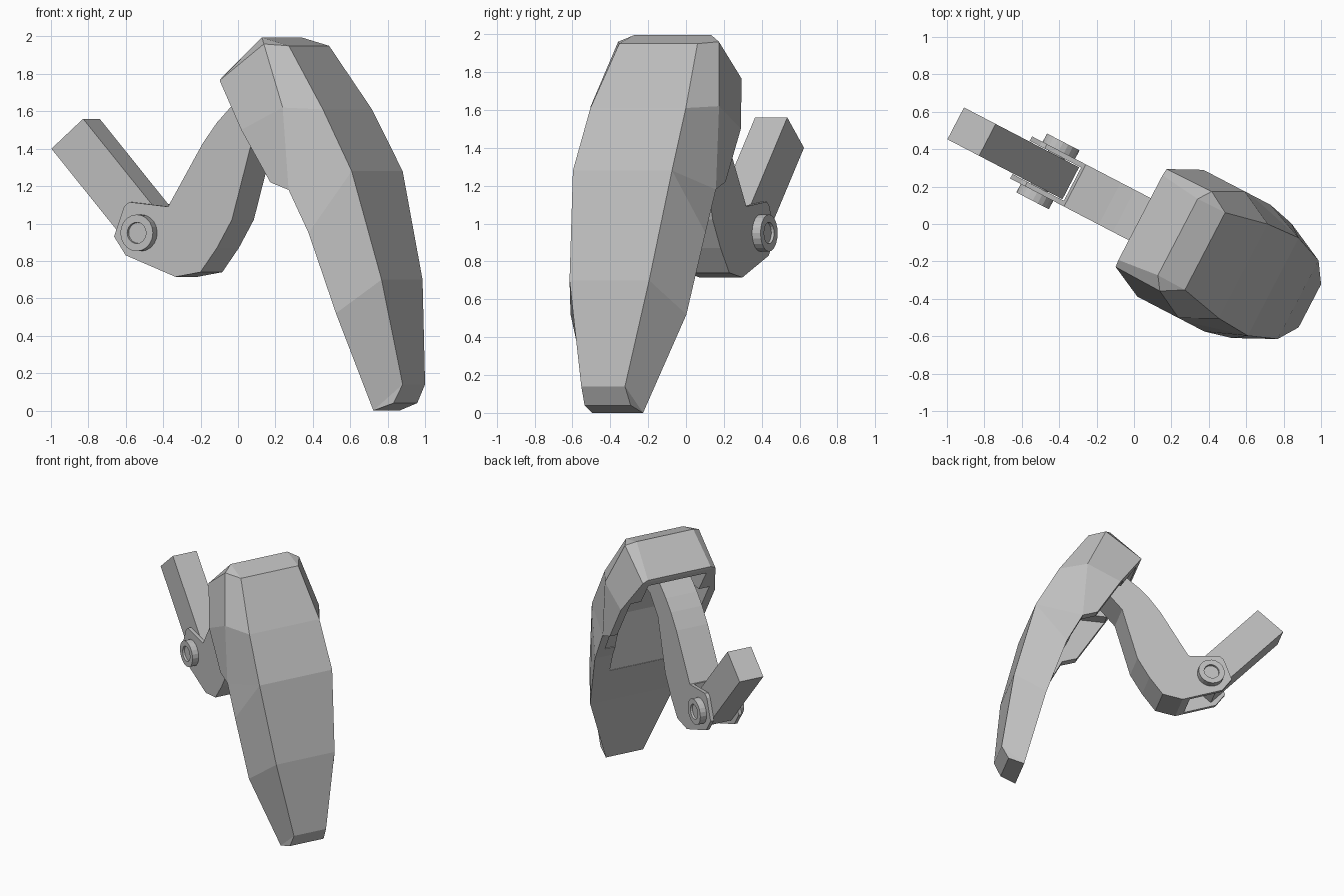
import bpy, bmesh, math
from mathutils import Matrix, Vector

cube = bpy.data.objects.get("Cube")
if cube:
    bpy.data.objects.remove(cube, do_unlink=True)

TURN = Matrix.Rotation(math.radians(-27.5), 4, "Z")   # whole limb is turned about z

grey = bpy.data.materials.new("grey")
grey.use_nodes = True
COLOUR = (0.52, 0.52, 0.52, 1)
grey.diffuse_color = COLOUR
grey.node_tree.nodes["Principled BSDF"].inputs["Base Color"].default_value = COLOUR


def finish(name, bm, mid=0.037):
    """Shift to the part's mid plane, turn, and make an object."""
    bmesh.ops.recalc_face_normals(bm, faces=bm.faces)
    bm.transform(TURN @ Matrix.Translation((0, mid, 0)))
    mesh = bpy.data.meshes.new(name)
    bm.to_mesh(mesh)
    bm.free()
    mesh.materials.append(grey)
    obj = bpy.data.objects.new(name, mesh)
    bpy.context.collection.objects.link(obj)
    return obj


def prism(name, profile, half, mid=0.037):
    """Side profile (length, height) extruded to both sides of the mid plane."""
    bm = bmesh.new()
    face = bm.faces.new([bm.verts.new((u, -half, z)) for u, z in profile])
    out = bmesh.ops.extrude_face_region(bm, geom=[face])
    moved = [g for g in out["geom"] if isinstance(g, bmesh.types.BMVert)]
    bmesh.ops.translate(bm, verts=moved, vec=(0, 2 * half, 0))
    return finish(name, bm, mid)


def cut(obj, cutter):
    cutter.hide_render = True
    mod = obj.modifiers.new("cut", "BOOLEAN")
    mod.operation, mod.solver, mod.object = "DIFFERENCE", "EXACT", cutter
    bpy.context.view_layer.objects.active = obj
    bpy.ops.object.modifier_apply(modifier=mod.name)
    bpy.data.objects.remove(cutter, do_unlink=True)


def disc(name, centre, radius, depth, recess=0):
    bm = bmesh.new()
    bmesh.ops.create_cone(bm, cap_ends=True, segments=20, radius1=radius,
                          radius2=radius, depth=depth)
    if recess:
        caps = [f for f in bm.faces if abs(f.normal.z) > 0.9]
        bmesh.ops.inset_individual(bm, faces=caps, thickness=radius * 0.42)
        bmesh.ops.inset_individual(bm, faces=caps, thickness=0.002, depth=-recess)
    bm.transform(Matrix.Translation(centre) @ Matrix.Rotation(math.pi / 2, 4, "X"))
    return finish(name, bm)


# Armoured shell: outline as (length, height, half width), clockwise from the ridge
SHELL_MID = 0.046
OUTLINE = [
    (0.24, 1.995, 0.23), (0.404, 1.95, 0.233), (0.636, 1.61, 0.284),
    (0.815, 1.28, 0.295), (0.965, 0.70, 0.237), (1.036, 0.14, 0.13),
    (0.985, 0.04, 0.137), (0.871, 0.0, 0.152), (0.746, 0.52, 0.345),
    (0.60, 0.95, 0.382), (0.48, 1.18, 0.382), (0.37, 1.22, 0.382),
    (0.195, 1.50, 0.382), (0.019, 1.765, 0.295), (0.015, 1.785, 0.255)]
# Corners of the cheek on each side: top and front
CHEEK = [(0.288, 1.96, 0.30), (0.444, 1.62, 0.382)]
SIDE = [(0, 1, 15), (1, 2, 16, 15), (2, 3, 10, 16), (15, 16, 12, 13),
        (16, 10, 11, 12), (0, 15, 13, 14),
        (3, 9, 10), (3, 4, 8, 9), (4, 5, 7, 8), (5, 6, 7)]
bm = bmesh.new()
sides = [[bm.verts.new((u, s * h, z)) for u, z, h in OUTLINE + CHEEK] for s in (-1, 1)]
for i in range(len(OUTLINE)):
    j = (i + 1) % len(OUTLINE)
    bm.faces.new((sides[0][i], sides[0][j], sides[1][j], sides[1][i]))
for ring in sides:
    for ids in SIDE:
        bm.faces.new([ring[i] for i in ids])
shell = finish("shell", bm, SHELL_MID)

# Space between the hood's side flanges, then a recess that runs out at its lower end
cut(shell, prism("flange_gap", [(0.0, 1.55), (0.38, 1.55), (0.565, 1.03), (0.3, 1.0),
                                (0.0, 1.0)], 0.32, SHELL_MID))
cut(shell, prism("hollow", [(-0.1, 1.62), (0.04, 1.72), (0.22, 1.85), (0.35, 1.80),
                            (0.50, 1.6), (0.62, 1.25), (0.655, 0.8), (0.3, 0.8)],
                 0.235, SHELL_MID))

# Bent arm with a forked end
arm = prism("bent_arm", [
    (-0.61, 1.115), (-0.375, 1.09), (-0.165, 1.43), (-0.08, 1.54), (0.0, 1.62),
    (0.15, 1.74), (0.33, 1.75), (0.45, 1.60), (0.25, 1.56), (0.125, 1.42),
    (0.01, 1.02), (-0.08, 0.87), (-0.18, 0.74), (-0.33, 0.715), (-0.63, 0.83),
    (-0.70, 0.93), (-0.64, 1.09)], 0.127)
cut(arm, prism("slot", [(-0.9, 0.6), (-0.39, 0.6), (-0.39, 1.3), (-0.9, 1.3)], 0.1))

# Upper link held in the fork
along = Vector((0.67, -0.74)) * 0.75
low, high = Vector((-1.094, 1.40)), Vector((-0.903, 1.56))
prism("upper_link", [low, high, high + along, low + along], 0.096)

# Hinge pin and bolt heads
PIVOT = (-0.538, 0.95)
disc("hinge_pin", (PIVOT[0], 0, PIVOT[1]), 0.05, 0.24)
for side, sign in (("right", -1), ("left", 1)):
    disc("bolt_head_" + side, (PIVOT[0], sign * 0.15, PIVOT[1]), 0.098, 0.055, recess=0.015)
